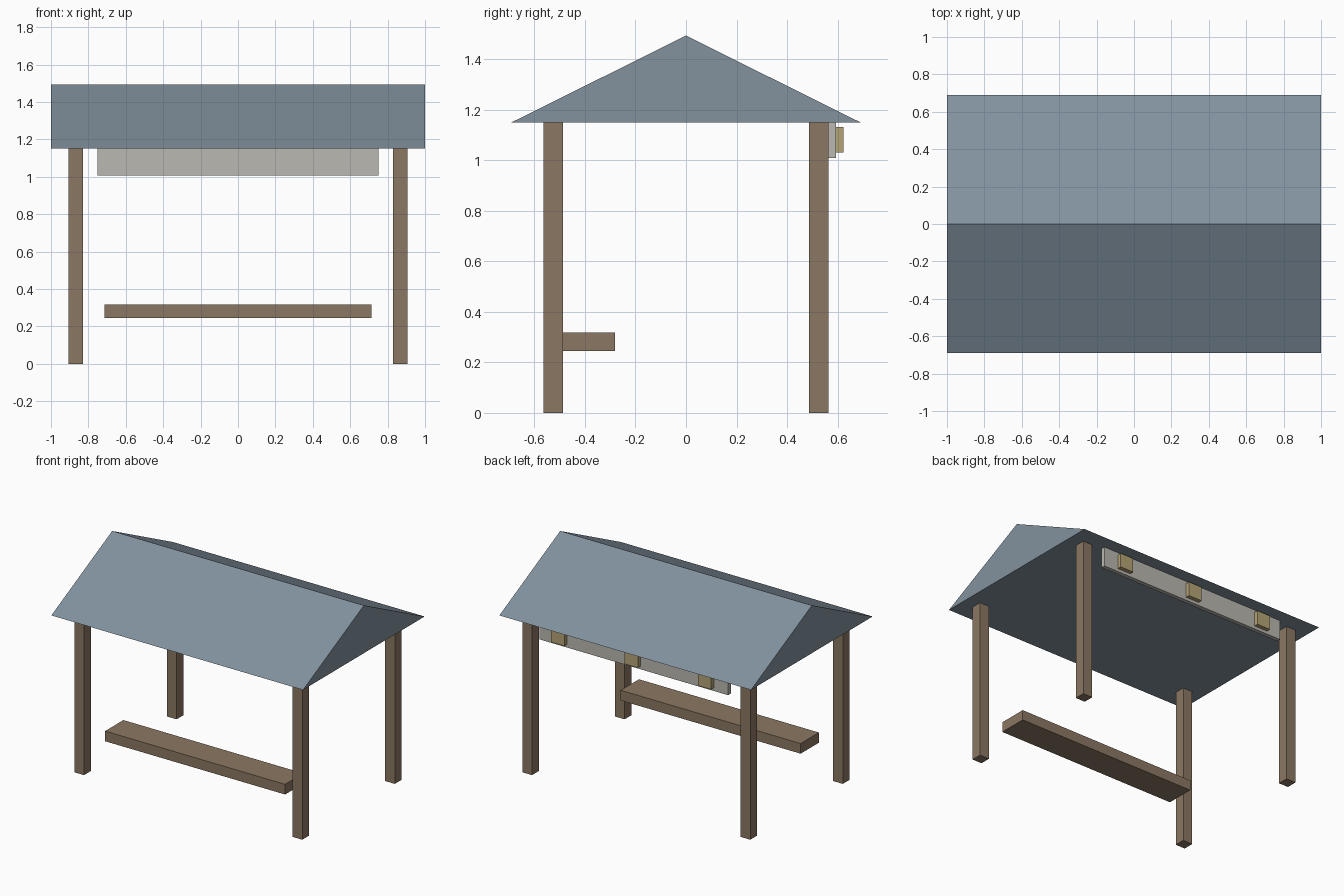
import bpy
import bmesh

default = bpy.data.objects.get("Cube")
if default:
    bpy.data.objects.remove(default, do_unlink=True)


def srgb(*rgb):
    """Convert 0-255 screen values to linear."""
    vals = [c / 255 for c in rgb]
    return [c / 12.92 if c < 0.04045 else ((c + 0.055) / 1.055) ** 2.4 for c in vals] + [1]


def material(name, colour):
    mat = bpy.data.materials.new(name)
    mat.use_nodes = True
    mat.diffuse_color = colour
    mat.node_tree.nodes["Principled BSDF"].inputs["Base Color"].default_value = colour
    return mat


wood = material("brown wood", srgb(139, 119, 98))
slate = material("slate blue", srgb(130, 146, 158))
grey = material("pale grey", srgb(186, 184, 177))
tan = material("tan", srgb(181, 164, 118))


def add_object(name, bm, mat):
    bmesh.ops.recalc_face_normals(bm, faces=bm.faces)
    mesh = bpy.data.meshes.new(name)
    bm.to_mesh(mesh)
    bm.free()
    mesh.materials.append(mat)
    obj = bpy.data.objects.new(name, mesh)
    bpy.context.collection.objects.link(obj)


def box(name, x, y, z, mat):
    """Box between the (low, high) pairs on each axis."""
    bm = bmesh.new()
    bmesh.ops.create_cube(bm, size=1)
    for v in bm.verts:
        v.co = [(lo + hi) / 2 + c * (hi - lo) for c, (lo, hi) in zip(v.co, (x, y, z))]
    add_object(name, bm, mat)


EAVES, RIDGE = 1.15, 1.493

# Four corner posts
for side, sx in (("right", -0.867), ("left", 0.867)):
    for end, sy in (("front", -0.525), ("back", 0.525)):
        box(f"{end}_{side}_post", (sx - 0.038, sx + 0.038),
            (sy - 0.038, sy + 0.038), (0, EAVES), wood)

# Solid gable roof: triangle profile extruded along x
bm = bmesh.new()
profile = [(-0.69, EAVES), (0.69, EAVES), (0, RIDGE)]
gable = bm.faces.new([bm.verts.new((-1, y, z)) for y, z in profile])
swept = bmesh.ops.extrude_face_region(bm, geom=[gable], use_keep_orig=True)
new_verts = [g for g in swept["geom"] if isinstance(g, bmesh.types.BMVert)]
bmesh.ops.translate(bm, verts=new_verts, vec=(2, 0, 0))
add_object("gable_roof", bm, slate)

# Bench at the front
box("bench", (-0.715, 0.715), (-0.487, -0.28), (0.245, 0.318), wood)

# Board on the back with three blocks
box("back_board", (-0.75, 0.75), (0.563, 0.593), (1.008, EAVES), grey)
for name, x in (("right", -0.583), ("middle", 0), ("left", 0.583)):
    box(f"{name}_block", (x - 0.053, x + 0.053), (0.593, 0.623), (1.03, 1.132), tan)
